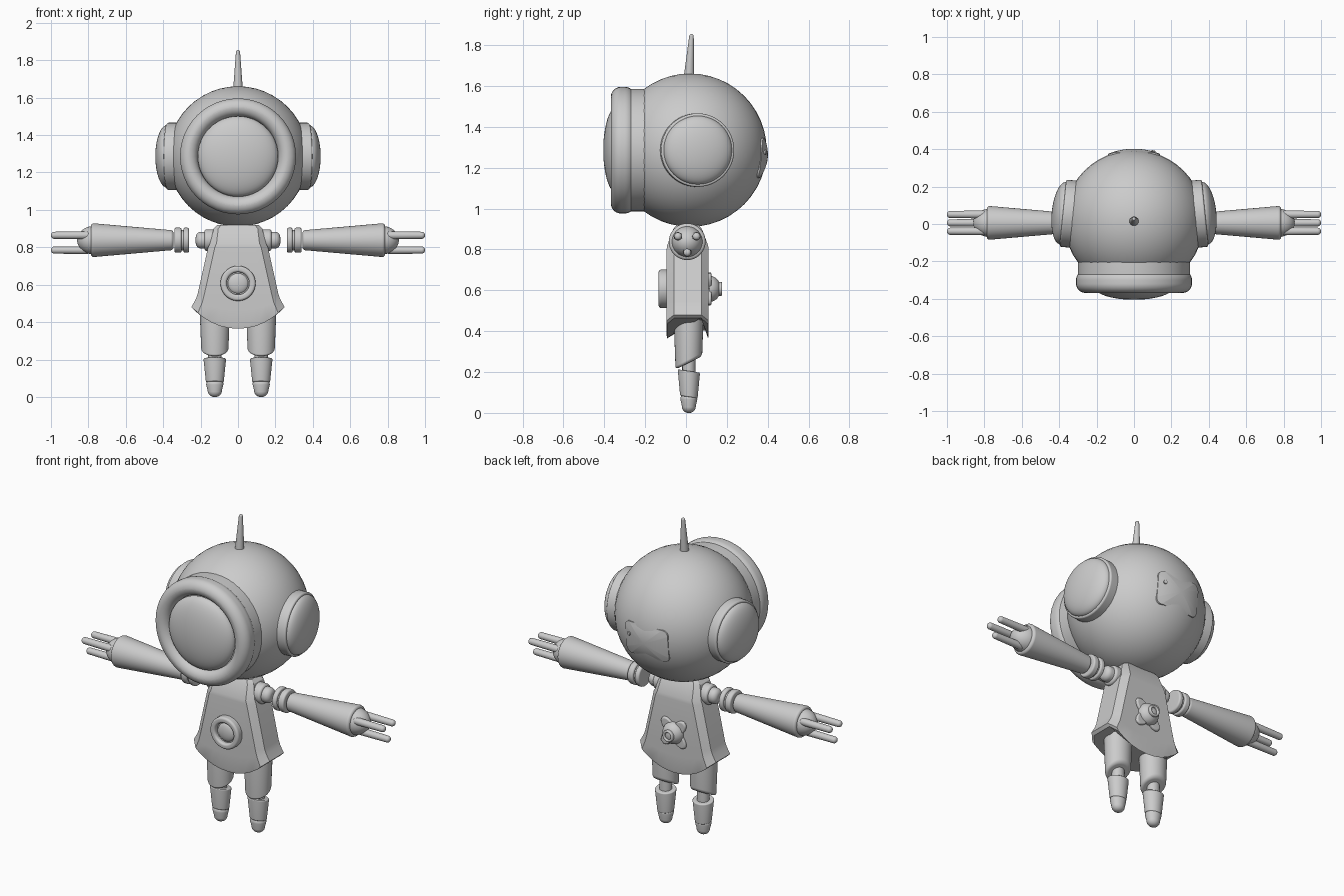
import bpy, bmesh, math
from mathutils import Vector

cube = bpy.data.objects.get("Cube")
if cube:
    bpy.data.objects.remove(cube, do_unlink=True)

shade = 0.6
material = bpy.data.materials.new("plain grey")
material.use_nodes = True
material.diffuse_color = (shade, shade, shade, 1)
shader = material.node_tree.nodes["Principled BSDF"]
shader.inputs["Base Color"].default_value = material.diffuse_color

SEGMENTS, STEPS = 48, 12
QUARTER = [math.pi / 2 * i / STEPS for i in range(STEPS + 1)]
FRONT, BACK, UP, DOWN = Vector((0, -1, 0)), Vector((0, 1, 0)), Vector((0, 0, 1)), Vector((0, 0, -1))


def loft(name, rings):
    """Skin a list of equal-length point rings and cap both ends."""
    bm = bmesh.new()
    rows = [[bm.verts.new(point) for point in ring] for ring in rings]
    count = len(rows[0])
    for lower, upper in zip(rows, rows[1:]):
        for i in range(count):
            j = (i + 1) % count
            bm.faces.new((lower[i], lower[j], upper[j], upper[i]))
    for row in (rows[0], rows[-1]):
        if (row[0].co - row[count // 2].co).length > 1e-4:
            bm.faces.new(row)
    bmesh.ops.remove_doubles(bm, verts=bm.verts, dist=1e-5)
    bmesh.ops.recalc_face_normals(bm, faces=bm.faces)
    mesh = bpy.data.meshes.new(name)
    bm.to_mesh(mesh)
    bm.free()
    mesh.shade_smooth()
    mesh.set_sharp_from_angle(angle=math.radians(30))
    mesh.materials.append(material)
    part = bpy.data.objects.new(name, mesh)
    bpy.context.collection.objects.link(part)
    return part


def lathe(name, origin, axis, profile, lobe=0):
    """Turn (radius, distance) points around an axis; lobe pulls out four corners."""
    turn = axis.to_track_quat('Z', 'Y')
    angles = [math.tau * i / SEGMENTS for i in range(SEGMENTS)]
    return loft(name, [[
        Vector(origin) + turn @ Vector((reach * math.cos(a), reach * math.sin(a), distance))
        for a in angles for reach in [radius * (1 - lobe * math.cos(4 * a))]]
        for radius, distance in profile])


def drum(name, origin, axis, radius, start, end, bevel, tip=None, hole=0, depth=0, lobe=0):
    """Round-edged cylinder, optionally tapered to a tip radius or with a recess."""
    tip = tip or radius
    base, top = start + bevel, end - bevel
    profile = [(radius - bevel + bevel * math.sin(a), base - bevel * math.cos(a)) for a in QUARTER]
    profile += [(tip - bevel + bevel * math.cos(a), top + bevel * math.sin(a)) for a in QUARTER]
    if hole:
        profile += [(hole + bevel - bevel * math.sin(a), top + bevel * math.cos(a)) for a in QUARTER]
        profile.append((hole, end - depth))
    return lathe(name, origin, axis, profile, lobe)


def dome(name, origin, axis, radius, start, height):
    """Half ellipsoid."""
    profile = [(radius * math.cos(a), start + height * math.sin(a)) for a in QUARTER]
    return lathe(name, origin, axis, profile)


def leg_piece(name, x, radius, tip, top, bottom, bevel, slope):
    """Upright oval tube whose ends slope from front to back."""
    part = drum(name, (x, 0, 0), DOWN, radius, -top, -bottom, bevel, tip)
    for vertex in part.data.vertices:
        vertex.co.y *= 0.9
        vertex.co.z += slope * vertex.co.y
        vertex.co.y += 0.014
    return part


# Helmet, visor and antenna
head, head_radius = Vector((0, 0.02, 1.286)), 0.375
face = Vector((0, 0, head.z))
drum("helmet", head, UP, head_radius, -head_radius, head_radius, head_radius)
drum("visor_collar", face, FRONT, 0.3, 0.15, 0.3, 0.02)
drum("visor_rim", face, FRONT, 0.31, 0.25, 0.368, 0.05, hole=0.215, depth=0.06)
dome("visor_glass", face, FRONT, 0.215, 0.335, 0.07)
drum("antenna", (0, 0.014, 1.63), Vector((0, 0.06, 1)), 0.026, 0, 0.225, 0.011, tip=0.011)

# Back hatch: a rounded rectangle hugging the helmet
corner_radius = 0.035
outline = []
for turn, (x, z) in enumerate(((1, 1), (-1, 1), (-1, -1), (1, -1))):
    for angle in QUARTER:
        a = angle + turn * math.pi / 2
        outline.append(Vector((x * 0.105 + corner_radius * math.cos(a), 0,
                               z * 0.063 + corner_radius * math.sin(a))))


def hatch_ring(scale, lift):
    ring = []
    for point in outline:
        spot = point * scale - Vector((0, 0, 0.038))
        spot.y = math.sqrt((head_radius + lift) ** 2 - spot.length_squared)
        ring.append(head + spot)
    return ring


plate = 0.007
loft("back_hatch", [hatch_ring(1, -plate), hatch_ring(1, plate)]
     + [hatch_ring(i / 6, plate) for i in reversed(range(6))])
drum("hatch_knob", head, Vector((0.1, 0.355, -0.01)), 0.011, 0.36, 0.388, 0.003)


# Torso: chamfered sections with the hem curving up at the sides
def torso_section(z, width, depth):
    chamfer = 0.35 * depth
    lift = min(0.1, 0.6 * max(0, 0.55 - z))
    side = [(width, chamfer - depth)]
    flat = [((width - chamfer) * i / 4, -depth) for i in range(4, -5, -1)]
    half = side + flat + [(-width, chamfer - depth)]
    return [(x, y + 0.008, z + lift * (abs(x) / width) ** 2.2)
            for x, y in half + [(-x, -y) for x, y in half]]


thick = 0.103
loft("torso", [torso_section(*row) for row in (
    (0.92, 0.11, 0.055), (0.9, 0.13, 0.07), (0.82, 0.15, 0.1), (0.8, 0.16, thick),
    (0.54, 0.217, thick), (0.47, 0.228, thick), (0.38, 0.25, thick), (0.365, 0.235, 0.1))])

# Chest dial and four-pointed valve on the back
belly = (0, 0, 0.607)
drum("chest_dial", belly, FRONT, 0.094, 0.08, 0.134, 0.013, hole=0.06, depth=0.025)
dome("dial_lens", belly, FRONT, 0.055, 0.105, 0.02)
drum("valve_star", belly, BACK, 0.08, 0.1, 0.125, 0.01, lobe=0.32)
dome("valve_body", belly, BACK, 0.064, 0.115, 0.055)
drum("valve_mouth", belly, BACK, 0.034, 0.14, 0.177, 0.006, hole=0.02, depth=0.02)

for side, sign in (("left_", 1), ("right_", -1)):
    # Ear cup
    ear_axis = Vector((sign, 0.1, 0))
    drum(side + "ear_rim", head, ear_axis, 0.18, 0.29, 0.382, 0.01)
    dome(side + "ear_dome", head, ear_axis, 0.168, 0.38, 0.062)

    # Arm: every piece shares one axis
    shoulder, outward = Vector((0, 0.006, 0.838)), Vector((sign, 0, 0))
    drum(side + "shoulder", shoulder, outward, 0.058, 0.11, 0.18, 0.015)
    drum(side + "shoulder_ball", shoulder, outward, 0.045, 0.15, 0.226, 0.03)
    drum(side + "cuff_core", shoulder, outward, 0.054, 0.27, 0.33, 0.005)
    drum(side + "inner_cuff", shoulder, outward, 0.067, 0.262, 0.292, 0.01)
    drum(side + "outer_cuff", shoulder, outward, 0.067, 0.302, 0.34, 0.01)
    drum(side + "forearm", shoulder, outward, 0.054, 0.345, 0.787, 0.016, tip=0.09)
    dome(side + "palm", shoulder, outward, 0.076, 0.77, 0.09)

    # Fingers
    for finger, y, z in (("front_finger", -0.045, 0.026), ("back_finger", 0.045, 0.026), ("thumb", 0, -0.053)):
        drum(side + finger, shoulder + Vector((0, y, z)), outward, 0.021, 0.79, 1, 0.018, tip=0.019)

    # Leg
    x = sign * 0.124
    leg_piece(side + "thigh", x, 0.081, 0.073, 0.48, 0.245, 0.018, 0.5)
    leg_piece(side + "knee_strut", x, 0.036, 0.036, 0.32, 0.15, 0.005, 0)
    leg_piece(side + "shin", x, 0.06, 0.048, 0.205, 0.078, 0.006, -0.15)
    leg_piece(side + "foot", x, 0.046, 0.038, 0.1, 0, 0.034, 0)
